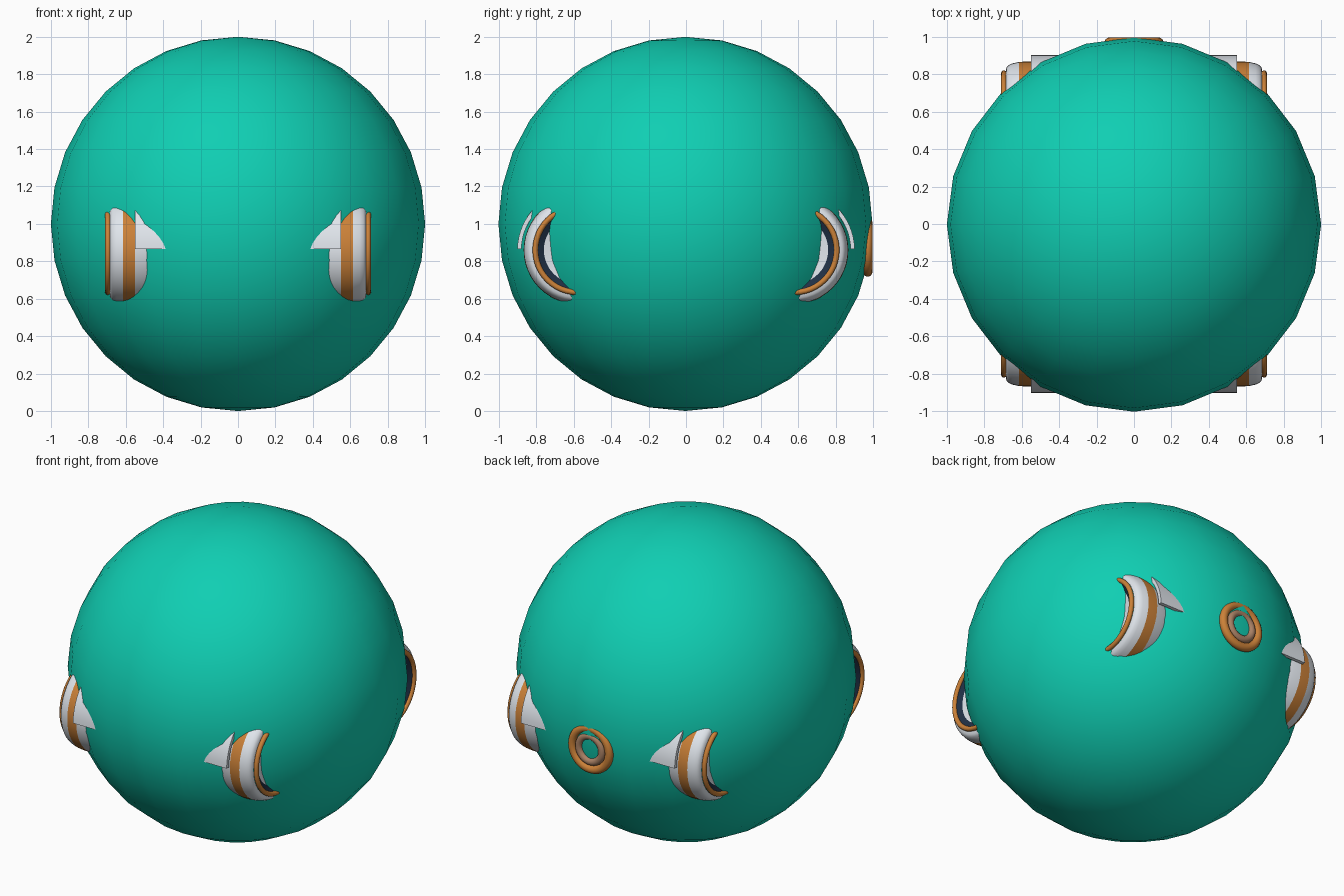
import bpy, bmesh
from math import pi, cos, sin, radians
from mathutils import Matrix

if "Cube" in bpy.data.objects:
    bpy.data.objects.remove(bpy.data.objects["Cube"])


def material(name, rgb):
    m = bpy.data.materials.new(name)
    m.diffuse_color = (*rgb, 1)
    m.use_nodes = True
    m.node_tree.nodes["Principled BSDF"].inputs["Base Color"].default_value = m.diffuse_color
    return m


TEAL = material("teal", (0.005, 0.62, 0.45))
ORANGE = material("orange", (0.60, 0.22, 0.04))
WHITE = material("white", (0.75, 0.79, 0.84))
NAVY = material("navy", (0.015, 0.03, 0.06))
TAN = material("tan", (0.40, 0.22, 0.13))


def finish(name, bm, mat, angle=35):
    bmesh.ops.recalc_face_normals(bm, faces=bm.faces)
    me = bpy.data.meshes.new(name)
    bm.to_mesh(me)
    bm.free()
    me.materials.append(mat)
    for p in me.polygons:
        p.use_smooth = True
    me.set_sharp_from_angle(angle=radians(angle))
    ob = bpy.data.objects.new(name, me)
    bpy.context.collection.objects.link(ob)
    return ob


def lathe(name, profile, matrix, mat, start=0, sweep=2 * pi, closed=False, n=48):
    """Revolve (axial, radius) points around the local x axis."""
    bm = bmesh.new()
    full = abs(sweep - 2 * pi) < 1e-6
    rows = []
    for i in range(n if full else n + 1):
        t = start + sweep * i / n
        rows.append([bm.verts.new((a, -r * cos(t), r * sin(t))) for a, r in profile])
    m = len(profile)
    for i in range(n):
        p, q = rows[i], rows[(i + 1) % len(rows)]
        for j in range(m if closed else m - 1):
            k = (j + 1) % m
            bm.faces.new((p[j], p[k], q[k], q[j]))
    if closed and not full:
        bm.faces.new(rows[0])
        bm.faces.new(rows[-1])
    bmesh.ops.remove_doubles(bm, verts=bm.verts, dist=1e-5)
    bmesh.ops.transform(bm, matrix=matrix, verts=bm.verts)
    return finish(name, bm, mat)


def circle(a, r, rad, n=14):
    return [(a + rad * cos(2 * pi * i / n), r + rad * sin(2 * pi * i / n)) for i in range(n)]


# Large outer ball
bm = bmesh.new()
bmesh.ops.create_uvsphere(bm, u_segments=24, v_segments=16, radius=1.0,
                          matrix=Matrix.Translation((0, -0.003, 1)))
finish("ball_shell", bm, TEAL, 40)

# Four round pods breaking through the ball
for sx, side in ((1, "right"), (-1, "left")):
    for sy, end in ((1, "front"), (-1, "back")):
        M = Matrix.Diagonal((sx, sy, 1, 1)) @ Matrix.Translation((0, -0.58, 0.86))
        tag = end + "_" + side
        lathe("pod_outer_band_" + tag,
              [(0.685, 0.238), (0.682, 0.256), (0.67, 0.269), (0.65, 0.278), (0.615, 0.286)], M, WHITE)
        lathe("pod_middle_band_" + tag, [(0.615, 0.286), (0.58, 0.288), (0.55, 0.288)], M, ORANGE)
        lathe("pod_inner_band_" + tag,
              [(0.55, 0.288), (0.50, 0.282), (0.45, 0.27), (0.40, 0.25), (0.40, 0)], M, WHITE)
        lathe("pod_rim_" + tag, circle(0.695, 0.226, 0.015), M, ORANGE, closed=True)
        lathe("pod_recess_" + tag, [(0.695, 0.215), (0.675, 0.18)], M, NAVY)
        lathe("pod_hub_" + tag, [(0.675, 0.18), (0.665, 0.10), (0.66, 0)], M, WHITE)
        # Curved guard over the inner half of the pod
        lathe("pod_guard_" + tag, [(0.35, 0.30), (0.55, 0.30), (0.55, 0.322), (0.35, 0.322)],
              M, WHITE, start=0.02, sweep=pi / 2, closed=True, n=16)

# Round nozzle at the back
B = Matrix.Translation((0, 0, 0.875)) @ Matrix.Rotation(pi / 2, 4, 'Z')
lathe("back_nozzle_ring", circle(0.971, 0.131, 0.026), B, ORANGE, closed=True)
lathe("back_nozzle_inner_ring", circle(0.974, 0.082, 0.023), B, TAN, closed=True)
